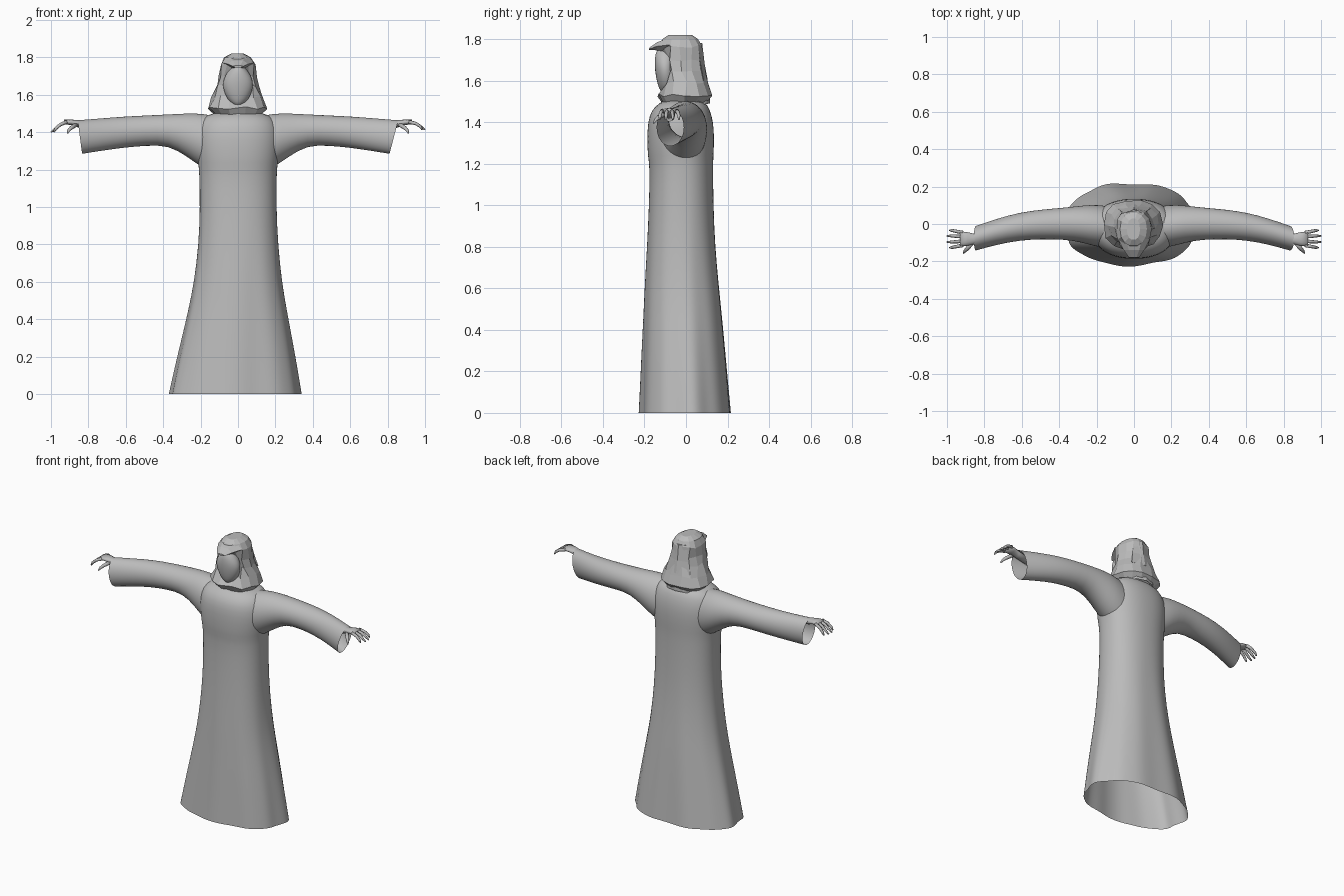
import bpy, bmesh, math, random
from mathutils import Vector

random.seed(4)
old = bpy.data.objects.get("Cube")
if old:
    bpy.data.objects.remove(old, do_unlink=True)

grey = bpy.data.materials.new("stone grey")
grey.use_nodes = True
grey.diffuse_color = (0.5, 0.5, 0.5, 1)
grey.node_tree.nodes["Principled BSDF"].inputs["Base Color"].default_value = (0.5, 0.5, 0.5, 1)


def ring(center, u, v, n, power=2.0):
    """Superellipse of n points spanned by the half-axes u and v."""
    pts = []
    for i in range(n):
        a = math.tau * i / n
        c, s = math.cos(a), math.sin(a)
        c = math.copysign(abs(c) ** (2 / power), c)
        s = math.copysign(abs(s) ** (2 / power), s)
        pts.append(Vector(center) + Vector(u) * c + Vector(v) * s)
    return pts


def loft(name, rings, cap_start=False, cap_end=False, smooth=True, subdivide=0):
    """Skin a list of rings into one object."""
    bm = bmesh.new()
    rows = [[bm.verts.new(p) for p in r] for r in rings]
    n = len(rows[0])
    for a, b in zip(rows, rows[1:]):
        for i in range(n):
            j = (i + 1) % n
            bm.faces.new((a[i], a[j], b[j], b[i]))
    if cap_start:
        bm.faces.new(rows[0][::-1])
    if cap_end:
        bm.faces.new(rows[-1])
    bmesh.ops.recalc_face_normals(bm, faces=bm.faces)
    mesh = bpy.data.meshes.new(name)
    bm.to_mesh(mesh)
    bm.free()
    mesh.materials.append(grey)
    obj = bpy.data.objects.new(name, mesh)
    bpy.context.collection.objects.link(obj)
    if smooth:
        mesh.shade_smooth()
    if subdivide:
        mod = obj.modifiers.new("Subdivision", "SUBSURF")
        mod.levels = mod.render_levels = subdivide
    return obj


# Robe: z, left edge, right edge, front edge, back edge
robe_rows = [
    (0.00, -0.38, 0.345, -0.23, 0.225), (0.15, -0.345, 0.32, -0.222, 0.21),
    (0.30, -0.307, 0.292, -0.215, 0.195), (0.45, -0.27, 0.263, -0.207, 0.18),
    (0.60, -0.238, 0.236, -0.20, 0.163), (0.80, -0.212, 0.215, -0.188, 0.142),
    (1.00, -0.203, 0.205, -0.178, 0.132), (1.19, -0.207, 0.207, -0.174, 0.13),
    (1.23, -0.212, 0.212, -0.184, 0.132), (1.32, -0.225, 0.225, -0.187, 0.136),
    (1.40, -0.225, 0.225, -0.184, 0.132), (1.46, -0.205, 0.205, -0.166, 0.115),
    (1.495, -0.165, 0.165, -0.125, 0.095), (1.51, -0.09, 0.09, -0.09, 0.06)]
rings = []
for z, x0, x1, y0, y1 in robe_rows:
    c = Vector(((x0 + x1) / 2, (y0 + y1) / 2, z))
    pts = ring(c, ((x1 - x0) / 2, 0, 0), (0, (y1 - y0) / 2, 0), 56, 2.25)
    depth = 0.022 * max(0, 1 - z / 1.0)
    for i, p in enumerate(pts):
        a = math.tau * i / 56
        fold = (math.sin(7 * a + 0.6) + 0.6 * math.sin(11 * a)) / 1.6 - 1
        p.xy = c.xy + (p.xy - c.xy) * (1 + depth * 1.5 * fold)
    rings.append(pts)
loft("robe", rings, cap_end=True, subdivide=1)

# Sleeves: top x, bottom x, top z, bottom z, front y, back y
sleeve_rows = [
    (0.10, 0.10, 1.485, 1.17, -0.13, 0.09), (0.20, 0.19, 1.502, 1.21, -0.125, 0.105),
    (0.27, 0.27, 1.502, 1.268, -0.10, 0.10), (0.37, 0.37, 1.496, 1.33, -0.083, 0.088),
    (0.50, 0.48, 1.490, 1.328, -0.081, 0.078), (0.62, 0.59, 1.484, 1.318, -0.088, 0.062),
    (0.74, 0.70, 1.474, 1.302, -0.11, 0.03), (0.857, 0.81, 1.465, 1.284, -0.142, -0.01)]
for side, name in ((1, "left"), (-1, "right")):
    rings = []
    for xt, xb, zt, zb, yf, yb in sleeve_rows:
        if side < 0:
            xb = xt - (xt - xb) * 0.5
        c = (side * (xt + xb) / 2, (yf + yb) / 2, (zt + zb) / 2)
        rings.append(ring(c, (0, (yb - yf) / 2, 0),
                          (side * (xt - xb) / 2, 0, (zt - zb) / 2), 24))
    loft(name + "_sleeve", rings, subdivide=1)


# Hands
def limb(name, path, radii):
    """Tapered tube through a path, rings square to its direction."""
    path = [Vector(p) for p in path]
    rings = []
    for i, p in enumerate(path):
        d = (path[min(i + 1, len(path) - 1)] - path[max(i - 1, 0)]).normalized()
        u = d.cross(Vector((0, 0, 1))).normalized()
        rings.append(ring(p, u * radii[i], u.cross(d) * radii[i], 8))
    loft(name, rings, True, True)


for side, name, drop in ((1, "left", 0.0), (-1, "right", 0.012)):
    y = -0.08
    palm = [(0.76, 0.026, 0.022, 1.425), (0.85, 0.027, 0.02, 1.444),
            (0.89, 0.036, 0.015, 1.453), (0.93, 0.041, 0.012, 1.455)]
    loft(name + "_palm", [ring((side * x, y, z), (0, w, 0), (0, 0, h), 12)
                          for x, w, h, z in palm], True, True)
    for k, (off, reach) in enumerate(((-0.034, 0.985), (-0.012, 1.0),
                                      (0.012, 1.0), (0.034, 0.985))):
        spread = y + off * 1.35
        limb(f"{name}_finger_{k + 1}",
             [(side * 0.915, y + off, 1.455), (side * 0.95, y + off * 1.2, 1.447 - drop / 2),
              (side * 0.975, spread, 1.431 - drop), (side * reach, spread, 1.413 - drop)],
             (0.01, 0.009, 0.008, 0.004))
    limb(name + "_thumb",
         [(side * 0.865, y - 0.02, 1.44), (side * 0.89, y - 0.05, 1.425),
          (side * 0.905, y - 0.066, 1.41), (side * 0.912, y - 0.076, 1.395)],
         (0.012, 0.011, 0.008, 0.004))

# Hood: z, half width, front edge, back edge
hood_rows = [
    (1.485, 0.12, -0.10, 0.09), (1.53, 0.158, -0.14, 0.13), (1.59, 0.135, -0.115, 0.112),
    (1.65, 0.112, -0.13, 0.088), (1.70, 0.098, -0.135, 0.08), (1.765, 0.093, -0.135, 0.078),
    (1.80, 0.072, -0.115, 0.06), (1.82, 0.035, -0.085, 0.03)]
rings = []
for z, w, y0, y1 in hood_rows:
    pts = ring((-0.003, (y0 + y1) / 2, z), (w, 0, 0), (0, (y1 - y0) / 2, 0), 14, 2.3)
    for p in pts:
        front = p.y < -0.05 and abs(p.x) < 0.08
        if front and 1.55 < z < 1.75:
            p.y += 0.03
        if front and z < 1.5:
            p.z -= 0.015
        if z < 1.8:
            p += Vector([random.uniform(-0.007, 0.007) for _ in range(3)])
    rings.append(pts)
loft("hood", rings, True, True, smooth=False)

# Raised panel down the back of the hood
loft("hood_back_panel",
     [ring((0, y, z), (w, 0, 0), (0, 0.02, 0), 4, 8)
      for z, w, y in ((1.60, 0.09, 0.085), (1.68, 0.07, 0.07), (1.78, 0.045, 0.058))],
     True, True, smooth=False)

# Brow peak over the face
loft("hood_peak",
     [ring((0, y, z), (w, 0, 0), (0, 0, h), 6)
      for y, w, h, z in ((-0.08, 0.085, 0.04, 1.772), (-0.14, 0.055, 0.022, 1.765),
                         (-0.178, 0.028, 0.006, 1.752))],
     True, True, smooth=False)

# Face: smooth oval narrowing to the chin
face_rows = [(1.538, 0.015, -0.115), (1.56, 0.045, -0.13), (1.60, 0.07, -0.142),
             (1.65, 0.084, -0.15), (1.69, 0.077, -0.152), (1.73, 0.052, -0.148),
             (1.76, 0.025, -0.135)]
loft("face", [ring((0, (y - 0.05) / 2, z), (w, 0, 0), (0, (y + 0.05) / 2, 0), 20)
              for z, w, y in face_rows], True, True, subdivide=1)

# Collar fold under the chin
loft("collar", [ring((0, -0.01, z), (w, 0, 0), (0, d, 0.02), 12)
                for z, w, d in ((1.47, 0.13, 0.125), (1.50, 0.125, 0.125), (1.525, 0.10, 0.10))],
     smooth=False)
